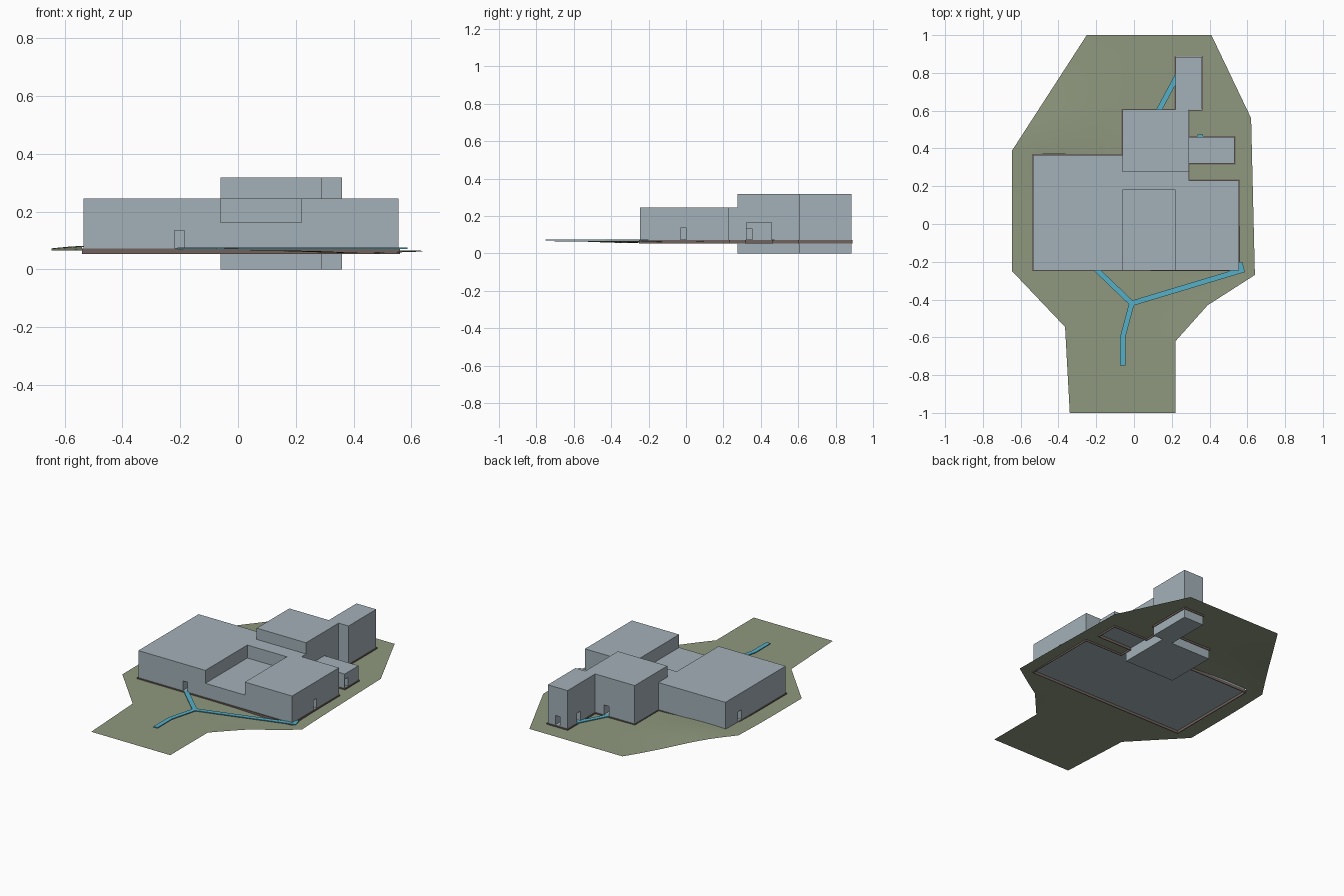
import bpy, bmesh, math
from mathutils import Vector

if "Cube" in bpy.data.objects:
    bpy.data.objects.remove(bpy.data.objects["Cube"])


def material(name, rgb):
    m = bpy.data.materials.new(name)
    lin = [(c / 255 / 12.92) if c < 10 else ((c / 255 + 0.055) / 1.055) ** 2.4 for c in rgb]
    m.diffuse_color = (*lin, 1)
    m.use_nodes = True
    m.node_tree.nodes["Principled BSDF"].inputs["Base Color"].default_value = m.diffuse_color
    return m


WALL = material("blue_grey_wall", (163, 177, 184))
GRASS = material("grass_green", (143, 152, 126))
WATER = material("path_blue", (86, 176, 200))
BASE = material("skirting_brown", (112, 98, 92))


def finish(name, bm, mat):
    me = bpy.data.meshes.new(name)
    bm.to_mesh(me)
    bm.free()
    ob = bpy.data.objects.new(name, me)
    me.materials.append(mat)
    bpy.context.collection.objects.link(ob)
    return ob


def prism(name, pts, z0, z1, mat):
    bm = bmesh.new()
    face = bm.faces.new([bm.verts.new((x, y, z0)) for x, y in pts])
    ext = bmesh.ops.extrude_face_region(bm, geom=[face], use_keep_orig=True)
    for v in ext["geom"]:
        if isinstance(v, bmesh.types.BMVert):
            v.co.z = z1
    bmesh.ops.recalc_face_normals(bm, faces=bm.faces)
    return finish(name, bm, mat)


def rect(x0, x1, y0, y1):
    return [(x0, y0), (x1, y0), (x1, y1), (x0, y1)]


def doorway(building, x, y, along, z1=0.135):
    """Cut a doorway pocket; along is the inward direction of the opening."""
    d = Vector(along)
    s = Vector((-d.y, d.x)) * 0.017
    a, b = Vector((x, y)) - d * 0.01, Vector((x, y)) + d * 0.08
    cut = prism("doorway_cutter", [a - s, b - s, b + s, a + s], 0.074, z1, WALL)
    cut.hide_render = True
    cut.hide_viewport = True
    mod = building.modifiers.new("doorway", "BOOLEAN")
    mod.operation = "DIFFERENCE"
    mod.solver = "EXACT"
    mod.object = cut


def ribbon(name, pts, width=0.028):
    """Flat mitred strip along a path."""
    p = [Vector(q) for q in pts]
    left, right = [], []
    for i, q in enumerate(p):
        a = (q - p[i - 1]).normalized() if i else (p[1] - q).normalized()
        b = (p[i + 1] - q).normalized() if i < len(p) - 1 else a
        n = Vector((-(a + b).y, (a + b).x)).normalized()
        n *= width / 2 / max(0.5, n.dot(Vector((-a.y, a.x))))
        left.append(q + n)
        right.append(q - n)
    return prism(name, left + right[::-1], 0.070, 0.075, WATER)


# Buildings
main = prism("main_hall", [(-.535, -.245), (-.06, -.245), (-.06, .18), (.22, .18),
                           (.22, -.245), (.555, -.245), (.555, .23), (.29, .23),
                           (.29, .275), (-.06, .275), (-.06, .365), (-.535, .365)],
             0.07, 0.245, WALL)
prism("low_front_hall", rect(-.06, .22, -.245, .18), 0.07, 0.162, WALL)
block = prism("rear_block", rect(-.06, .29, .275, .605), 0, 0.317, WALL)
tower = prism("rear_tower", rect(.22, .36, .605, .885), 0, 0.317, WALL)
annex = prism("side_annex", rect(.29, .532, .32, .46), 0.07, 0.164, WALL)

# Doorways
doorway(main, -.202, -.245, (0, 1))
doorway(main, .555, -.013, (-1, 0))
doorway(main, -.535, .22, (1, 0))
doorway(block, .14, .605, (0, -1))
doorway(tower, .22, .77, (1, 0))
doorway(tower, .29, .885, (0, -1))
doorway(annex, .532, .338, (-1, 0), 0.13)
doorway(annex, .35, .46, (0, -1), 0.13)

# Skirting band round the whole footprint
outline = [(-.54, -.25), (.56, -.25), (.56, .235), (.295, .235), (.295, .315),
           (.537, .315), (.537, .465), (.295, .465), (.295, .6), (.365, .6),
           (.365, .89), (.215, .89), (.215, .61), (-.065, .61), (-.065, .37), (-.54, .37)]
bm = bmesh.new()
low = [bm.verts.new((x, y, 0.054)) for x, y in outline]
top = [bm.verts.new((x, y, 0.072)) for x, y in outline]
for i in range(len(outline)):
    j = (i + 1) % len(outline)
    bm.faces.new((low[i], low[j], top[j], top[i]))
skirt = finish("skirting", bm, BASE)
sol = skirt.modifiers.new("thickness", "SOLIDIFY")
sol.thickness = 0.006
sol.offset = -1

# Gently uneven ground, open beneath the buildings
edge = [(-.25, 1), (.41, 1), (.62, .56), (.64, -.27), (.39, -.43), (.22, -.62),
        (.22, -1), (-.34, -1), (-.365, -.545), (-.645, -.25), (-.645, .39)]
holes = [(-.54, .56, -.25, .235), (-.54, .295, .235, .37), (-.065, .295, .37, .61),
         (.215, .365, .6, .89), (.295, .537, .315, .465)]
bm = bmesh.new()
bm.faces.new([bm.verts.new((x, y, 0)) for x, y in edge][::-1])
bmesh.ops.triangulate(bm, faces=bm.faces[:])
xs = {v for h in holes for v in h[:2]} | {i / 10 + .02 for i in range(-6, 7)}
ys = {v for h in holes for v in h[2:]} | {i / 10 + .03 for i in range(-9, 10)}
cuts = [((x, 0, 0), (1, 0, 0)) for x in sorted(xs)] + [((0, y, 0), (0, 1, 0)) for y in sorted(ys)]
for co, no in cuts:
    bmesh.ops.bisect_plane(bm, geom=bm.verts[:] + bm.edges[:] + bm.faces[:],
                           plane_co=co, plane_no=no, dist=1e-5)
gone = []
for f in bm.faces:
    c = f.calc_center_median()
    if any(a < c.x < b and e < c.y < g for a, b, e, g in holes):
        gone.append(f)
bmesh.ops.delete(bm, geom=gone, context="FACES")


def bump(x, y, cx, cy, r):
    return math.exp(-((x - cx) ** 2 + (y - cy) ** 2) / r ** 2)


for v in bm.verts:
    x, y = v.co.x, v.co.y
    v.co.z = (0.065 + 0.021 * bump(x, y, -.42, .5, .25)
              - 0.009 * bump(x, y, .42, -.32, .22))
ground = finish("ground", bm, GRASS)
for poly in ground.data.polygons:
    poly.use_smooth = True

# Paths
ribbon("front_path", [(-.06, -.75), (-.06, -.6), (-.012, -.42), (-.2, -.24)])
ribbon("corner_path", [(-.012, -.42), (.57, -.245), (.56, -.205)])
ribbon("rear_path", [(.125, .59), (.232, .79)])
ribbon("annex_path", [(.35, .455), (.35, .474)])
